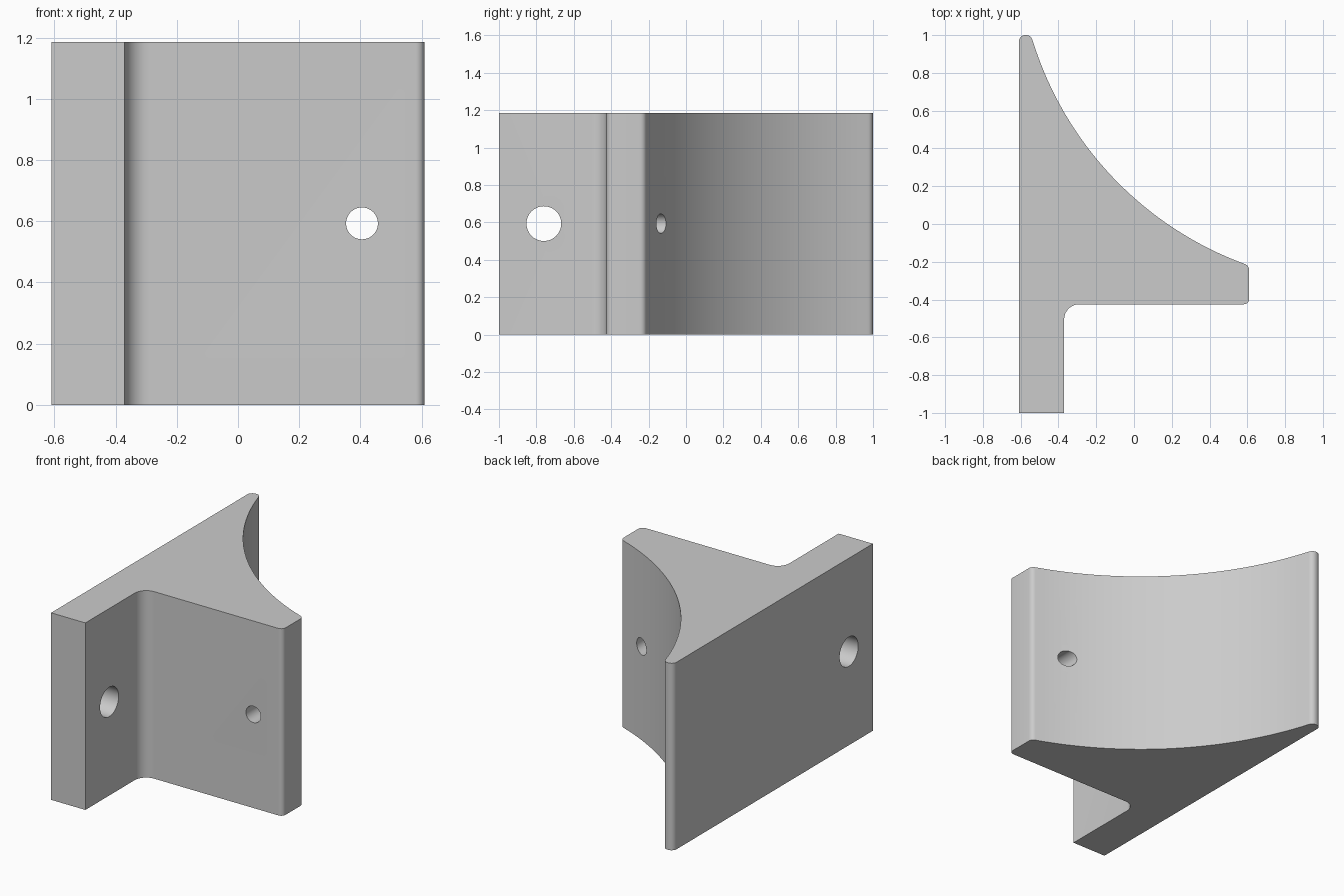
import bpy, bmesh, math
from mathutils import Vector

cube = bpy.data.objects.get("Cube")
if cube:
    bpy.data.objects.remove(cube, do_unlink=True)

HEIGHT = 1.185
MID = 0.593

grey = bpy.data.materials.new("light_grey")
grey.use_nodes = True
COLOUR = (0.6, 0.6, 0.6, 1)
grey.diffuse_color = COLOUR
grey.node_tree.nodes["Principled BSDF"].inputs["Base Color"].default_value = COLOUR


def fillet(before, corner, after, radius, steps=8):
    """Points of a round that replaces a corner."""
    a, b = (before - corner).normalized(), (after - corner).normalized()
    half = a.angle(b) / 2
    centre = corner + (a + b).normalized() * radius / math.sin(half)
    start = corner + a * radius / math.tan(half) - centre
    end = corner + b * radius / math.tan(half) - centre
    angle = start.angle(end)
    return [centre + (start * math.sin(angle * (1 - i / steps))
                      + end * math.sin(angle * i / steps)) / math.sin(angle)
            for i in range(steps + 1)]


def bow(start, end, sagitta, steps=32):
    """Circular arc bulging to the left-hand side of start to end."""
    chord = end - start
    radius = (chord.length ** 2 / 4 + sagitta ** 2) / (2 * sagitta)
    normal = Vector((-chord.y, chord.x, 0)).normalized()
    centre = (start + end) / 2 + normal * (sagitta - radius)
    half = math.asin(chord.length / 2 / radius)
    along = chord.normalized()
    return [centre + radius * (along * math.sin(t) + normal * math.cos(t))
            for t in (half * (2 * i / steps - 1) for i in range(steps + 1))]


# Outline seen from above: (point, corner radius)
corners = [((-0.61, -1), 0), ((-0.37, -1), 0), ((-0.37, -0.425), 0.08),
           ((0.61, -0.425), 0.03), ((0.61, -0.22), 0.035)]
corners = [(Vector((*p, 0)), r) for p, r in corners]
corners += [(p, 0) for p in bow(Vector((0.587, -0.212, 0)),
                                Vector((-0.535, 0.967, 0)), 0.19)]
corners += [(Vector((-0.546, 1, 0)), 0.035), (Vector((-0.61, 1, 0)), 0.035)]

outline = []
for i, (point, radius) in enumerate(corners):
    if radius:
        following = corners[(i + 1) % len(corners)][0]
        outline += fillet(corners[i - 1][0], point, following, radius)
    else:
        outline.append(point)

# Extruded bracket body
bm = bmesh.new()
base = bm.faces.new([bm.verts.new(p) for p in outline])
top = bmesh.ops.extrude_face_region(bm, geom=[base])["geom"]
bmesh.ops.translate(bm, vec=(0, 0, HEIGHT),
                    verts=[v for v in top if isinstance(v, bmesh.types.BMVert)])
bmesh.ops.remove_doubles(bm, verts=bm.verts, dist=0.0005)
bmesh.ops.recalc_face_normals(bm, faces=bm.faces)
mesh = bpy.data.meshes.new("bracket")
bm.to_mesh(mesh)
bm.free()
mesh.materials.append(grey)
bracket = bpy.data.objects.new("bracket", mesh)
bpy.context.collection.objects.link(bracket)


# Drilled holes: one through the mounting flange, one through the arm
def drill(name, location, rotation, radius):
    bpy.ops.mesh.primitive_cylinder_add(vertices=48, radius=radius, depth=0.8,
                                        location=location, rotation=rotation)
    cutter = bpy.context.object
    cutter.name = name
    cutter.data.materials.append(grey)
    cutter.hide_render = True
    cutter.hide_set(True)
    cut = bracket.modifiers.new(name, "BOOLEAN")
    cut.operation = "DIFFERENCE"
    cut.solver = "EXACT"
    cut.object = cutter
    return cutter


cutters = [drill("flange_hole_cutter", (-0.49, -0.76, MID), (0, math.pi / 2, 0), 0.093),
           drill("arm_hole_cutter", (0.405, -0.27, MID), (math.pi / 2, 0, 0), 0.052)]

# Apply the cuts, drop the cutters, smooth the rounds
bpy.ops.object.select_all(action="DESELECT")
bpy.context.view_layer.objects.active = bracket
bracket.select_set(True)
for modifier in list(bracket.modifiers):
    bpy.ops.object.modifier_apply(modifier=modifier.name)
for cutter in cutters:
    bpy.data.objects.remove(cutter, do_unlink=True)
bpy.ops.object.shade_smooth_by_angle(angle=math.radians(30))
